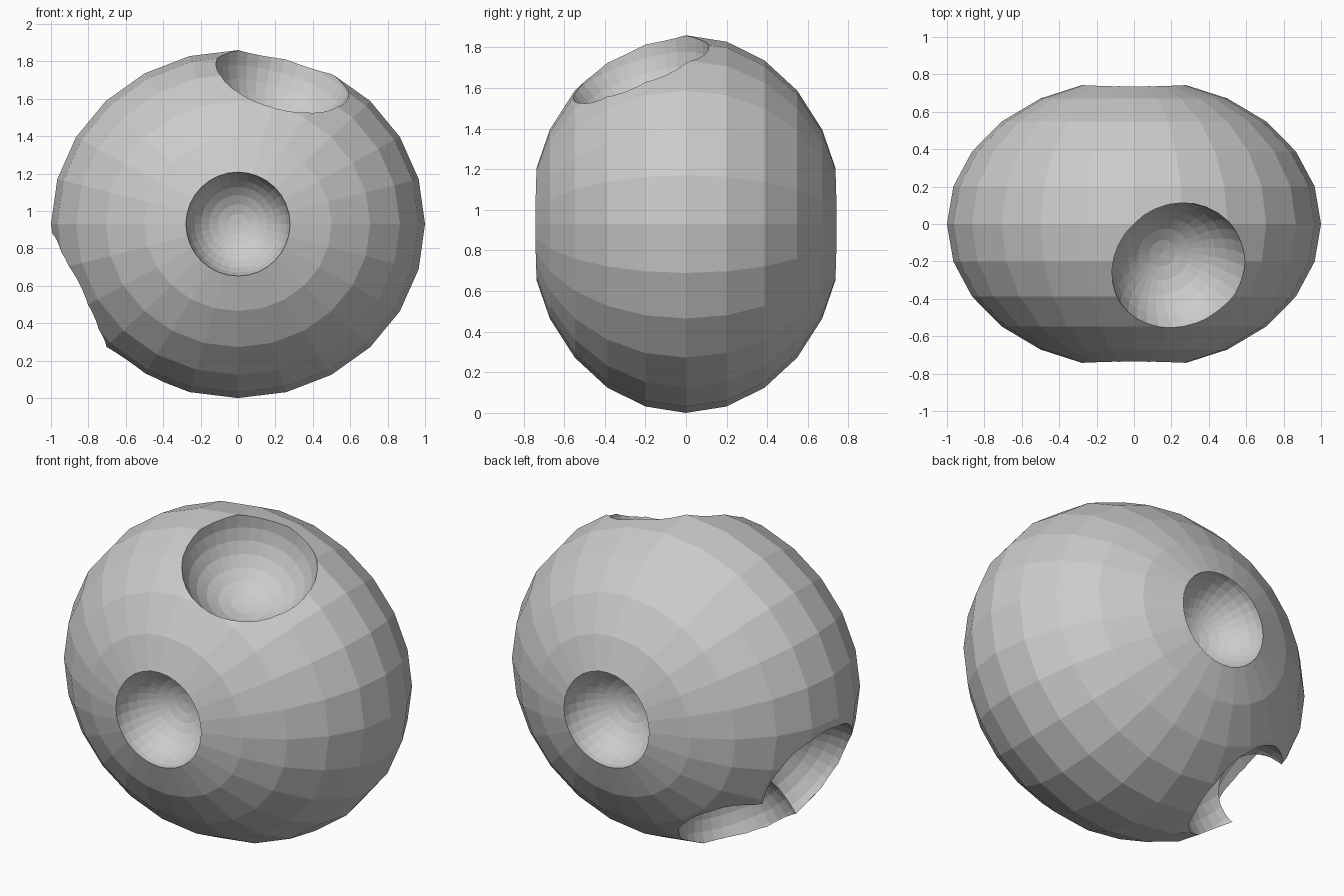
import bpy
import math
from mathutils import Vector

if "Cube" in bpy.data.objects:
    bpy.data.objects.remove(bpy.data.objects["Cube"])

CENTER = Vector((0, 0, 0.93))

# Main body: low-poly flattened ball with its poles on the y axis
bpy.ops.mesh.primitive_uv_sphere_add(segments=24, ring_count=12, radius=1,
                                     rotation=(math.pi / 2, 0, 0))
body = bpy.context.object
body.name = "cratered_body"
bpy.ops.object.transform_apply(location=False, rotation=True, scale=True)
body.scale = (1.0, 0.775, 0.93)
body.location = CENTER
bpy.ops.object.transform_apply(location=True, rotation=True, scale=True)


def carve(name, offset, radius):
    """Scoop a round crater out of the body, sphere pole facing outward."""
    offset = Vector(offset)
    bpy.ops.mesh.primitive_uv_sphere_add(segments=32, ring_count=16, radius=radius,
                                         location=CENTER + offset)
    cutter = bpy.context.object
    cutter.name = name
    cutter.hide_render = True
    cutter.rotation_euler = offset.to_track_quat('Z', 'Y').to_euler()
    bpy.context.view_layer.update()

    mod = body.modifiers.new(name, 'BOOLEAN')
    mod.operation = 'DIFFERENCE'
    mod.solver = 'EXACT'
    mod.object = cutter
    bpy.ops.object.select_all(action='DESELECT')
    body.select_set(True)
    bpy.context.view_layer.objects.active = body
    bpy.ops.object.modifier_apply(modifier=mod.name)
    bpy.data.objects.remove(cutter, do_unlink=True)


# Matching front and back craters
for side, name in ((-1, "front_crater"), (1, "back_crater")):
    carve(name, (0, side * 0.76, 0), 0.28)

# Large crater near the top
carve("top_crater", (0.255, -0.26, 0.843), 0.375)

# Two overlapping craters low on the left
carve("left_crater", (-0.907, 0.05, -0.386), 0.347)
carve("lower_crater", (-0.546, 0.268, -0.71), 0.335)

# Flat facets
bpy.ops.object.shade_flat()
